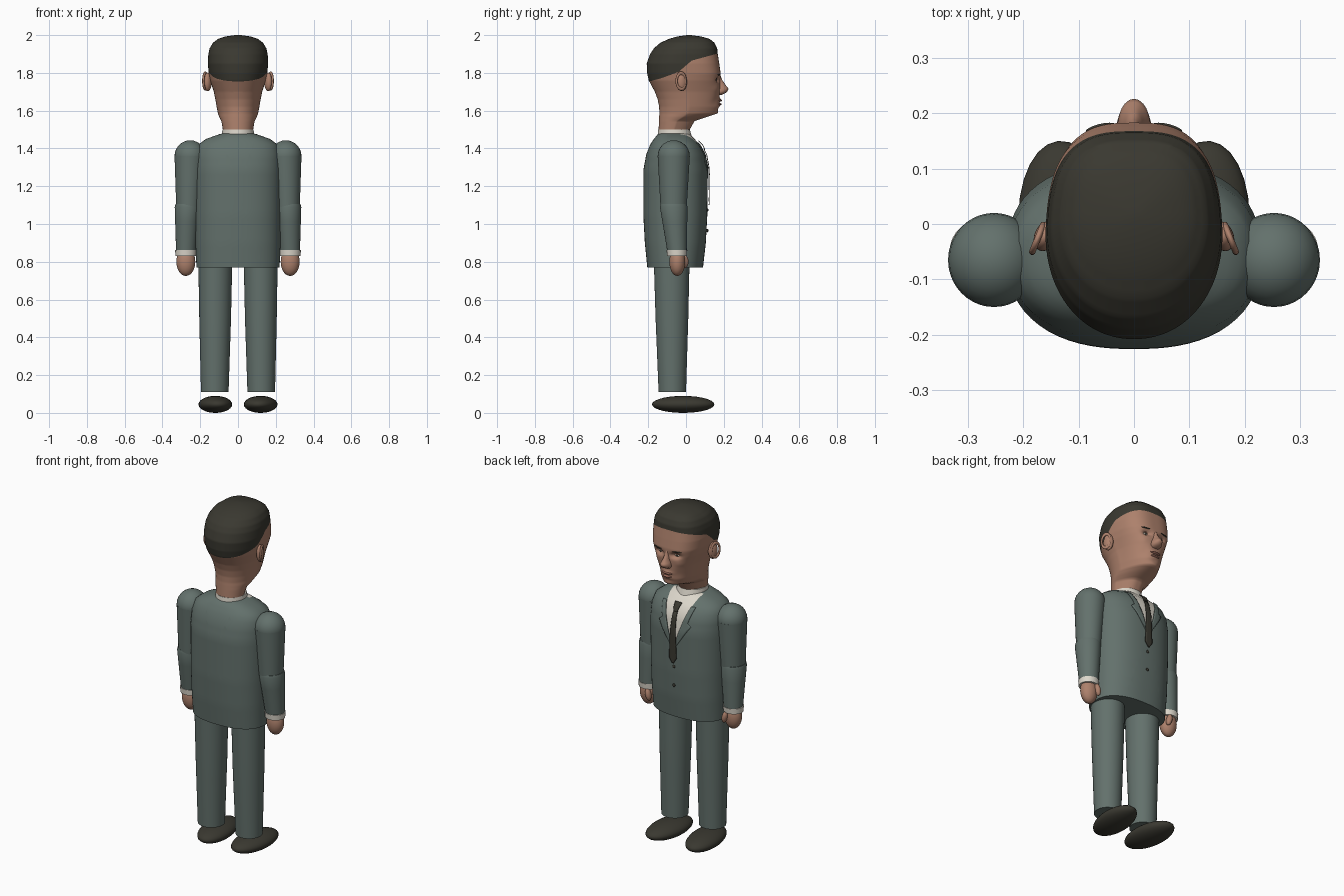
import bpy, bmesh, math
from mathutils import Vector, Matrix

if "Cube" in bpy.data.objects:
    bpy.data.objects.remove(bpy.data.objects["Cube"], do_unlink=True)


def material(name, rgb):
    m = bpy.data.materials.new(name)
    m.use_nodes = True
    m.diffuse_color = (*rgb, 1)
    m.node_tree.nodes["Principled BSDF"].inputs["Base Color"].default_value = (*rgb, 1)
    return m


suit = material("grey green suit", (0.125, 0.165, 0.15))
skin = material("skin", (0.42, 0.22, 0.15))
dark = material("dark brown", (0.042, 0.04, 0.03))
cloth = material("off white shirt", (0.72, 0.68, 0.6))
lip = material("lips", (0.34, 0.15, 0.11))


def finish(name, bm, mats, angle=40):
    bmesh.ops.recalc_face_normals(bm, faces=bm.faces)
    mesh = bpy.data.meshes.new(name)
    bm.to_mesh(mesh)
    bm.free()
    ob = bpy.data.objects.new(name, mesh)
    bpy.context.collection.objects.link(ob)
    for m in mats:
        mesh.materials.append(m)
    bpy.ops.object.select_all(action="DESELECT")
    ob.select_set(True)
    bpy.context.view_layer.objects.active = ob
    bpy.ops.object.shade_smooth_by_angle(angle=math.radians(angle))
    return ob


def sample(rows, z):
    """Interpolate a profile of (z, centre x, half width, back y, front y)."""
    for a, b in zip(rows, rows[1:]):
        if z <= b[0]:
            t = max(0, (z - a[0]) / (b[0] - a[0]))
            return [p + (q - p) * t for p, q in zip(a, b)]
    return list(rows[-1])


def loft(rows, side=1, segs=40, power=(2, 2), step=0.1, taper=None, bump=None):
    """Closed skin of superelliptic rings; power is (back, front)."""
    bm = bmesh.new()
    zs = []
    for a, b in zip(rows, rows[1:]):
        n = max(1, math.ceil((b[0] - a[0]) / step))
        zs += [a[0] + (b[0] - a[0]) * i / n for i in range(n)]
    rings = []
    for z in zs + [rows[-1][0]]:
        _, cx, rx, y0, y1 = sample(rows, z)
        ring = []
        for i in range(segs):
            a = 2 * math.pi * i / segs
            c, s = math.cos(a), math.sin(a)
            n = power[1] if s > 0 else power[0]
            r = (abs(c) ** n + abs(s) ** n) ** (-1 / n)
            x, y = r * c, r * s
            if taper:
                x *= 1 - taper(z) * max(0, y)
            p = Vector((side * cx + rx * x, (y0 + y1) / 2 + (y1 - y0) / 2 * y, z))
            if bump and s > 0.2:
                p.y += bump(p.x, z)
            ring.append(bm.verts.new(p))
        rings.append(ring)
    for lo, hi in zip(rings, rings[1:]):
        for i in range(segs):
            j = (i + 1) % segs
            bm.faces.new((lo[i], lo[j], hi[j], hi[i]))
    bm.faces.new(rings[0])
    bm.faces.new(rings[-1])
    return bm


def slice_at(bm, point, normal):
    bmesh.ops.bisect_plane(bm, geom=bm.verts[:] + bm.edges[:] + bm.faces[:],
                           plane_co=point, plane_no=normal, dist=1e-5)


def ball(name, pos, radii, mat, turn=0, axis="Z", segs=28):
    bm = bmesh.new()
    bmesh.ops.create_uvsphere(bm, u_segments=segs, v_segments=segs // 2, radius=1)
    bm.transform(Matrix.Translation(pos) @ Matrix.Rotation(math.radians(turn), 4, axis)
                 @ Matrix.Diagonal((*radii, 1)))
    return finish(name, bm, [mat], 60)


# Jacket body with a shirt opening cut into the front
torso = [(0.77, 0, 0.22, -0.205, 0.09), (0.9, 0, 0.225, -0.218, 0.105),
         (1.05, 0, 0.228, -0.226, 0.113), (1.29, 0, 0.23, -0.225, 0.115),
         (1.37, 0, 0.226, -0.21, 0.1), (1.42, 0, 0.21, -0.19, 0.075),
         (1.45, 0, 0.17, -0.17, 0.045), (1.475, 0, 0.1, -0.15, 0.02),
         (1.482, 0, 0.07, -0.13, 0)]
TORSO_POWER = 2.4
V_LOW, V_SLOPE = 1.18, 0.32


def opening(z):
    return max(0, (z - V_LOW) * V_SLOPE)


bm = loft(torso, segs=72, power=(TORSO_POWER, TORSO_POWER), step=0.03)
for s in (-1, 1):
    slice_at(bm, (0, 0, V_LOW), (s, 0, -V_SLOPE))
slice_at(bm, (0, -0.03, 0), (0, 1, 0))
for f in bm.faces:
    c = f.calc_center_median()
    f.material_index = int(c.y > -0.03 and abs(c.x) < opening(c.z))
finish("jacket", bm, [suit, cloth])


def plate(name, rows, mat, lift):
    """Thin plate lying on the chest, rows of (z, x from, x to)."""
    bm = bmesh.new()
    grid = []
    for a, b in zip(rows, rows[1:]):
        for i in range(9):
            z, x0, x1 = [p + (q - p) * i / 8 for p, q in zip(a, b)]
            _, _, rx, y0, y1 = sample(torso, z)
            line = []
            for k in range(5):
                x = x0 + (x1 - x0) * k / 4
                h = (1 - min(1, abs(x) / rx) ** TORSO_POWER) ** (1 / TORSO_POWER)
                line.append(bm.verts.new((x, (y0 + y1) / 2 + (y1 - y0) / 2 * h + lift, z)))
            grid.append(line)
    for lo, hi in zip(grid, grid[1:]):
        for k in range(4):
            bm.faces.new((lo[k], lo[k + 1], hi[k + 1], hi[k]))
    bmesh.ops.remove_doubles(bm, verts=bm.verts, dist=1e-5)
    ob = finish(name, bm, [mat])
    mod = ob.modifiers.new("thickness", "SOLIDIFY")
    mod.thickness = 0.004
    mod.offset = 0


# Tie, lapels, buttons and collar
plate("tie", [(1.1, -0.004, 0.004), (1.13, -0.024, 0.024), (1.4, -0.012, 0.012)], dark, 0.009)
plate("tie_knot", [(1.395, -0.012, 0.012), (1.44, -0.022, 0.022)], dark, 0.012)
for s, side in ((-1, "right"), (1, "left")):
    plate(side + "_lapel", [(z, s * opening(z), s * (opening(z) + w)) for z, w in
                            ((1.18, 0.004), (1.33, 0.055), (1.345, 0.03), (1.43, 0.025))],
          suit, 0.004)
for i, z in enumerate((1.075, 0.965)):
    ball(f"button_{i + 1}", (0, 0.113, z), (0.009, 0.006, 0.009), dark, segs=16)
finish("collar", loft([(1.45, 0, 0.088, -0.152, 0.035), (1.5, 0, 0.082, -0.147, 0.02)]), [cloth])

# Arms, cuffs, hands, legs and shoes
for s, side in ((-1, "right"), (1, "left")):
    upper = [(1.09, 0.262, 0.065, -0.135, 0.004), (1.36, 0.253, 0.083, -0.15, 0.02)]
    fore = [(0.86, 0.275, 0.053, -0.1, 0.004), (1.09, 0.267, 0.068, -0.138, 0.008),
            (1.105, 0.267, 0.064, -0.134, 0.004)]
    cuff = [(0.83, 0.276, 0.055, -0.1, 0.004), (0.862, 0.276, 0.057, -0.103, 0.007)]
    leg = [(0.11, 0.123, 0.073, -0.145, 0), (0.5, 0.121, 0.084, -0.161, 0.012),
           (0.86, 0.12, 0.091, -0.172, 0.02)]
    finish(side + "_upper_sleeve", loft(upper, s), [suit])
    finish(side + "_lower_sleeve", loft(fore, s), [suit])
    finish(side + "_cuff", loft(cuff, s), [cloth])
    finish(side + "_trouser_leg", loft(leg, s), [suit])
    ball(side + "_shoulder", (s * 0.253, -0.065, 1.36), (0.083, 0.085, 0.083), suit)
    ball(side + "_hand", (s * 0.276, -0.046, 0.8), (0.05, 0.042, 0.075), skin)
    ball(side + "_thumb", (s * 0.25, -0.005, 0.8), (0.016, 0.018, 0.035), skin, s * 12, "Y")
    ball(side + "_shoe", (s * 0.12, -0.015, 0.045), (0.088, 0.166, 0.045), dark, -s * 6)

# Head with modelled face and painted hair
head = [(1.46, 0, 0.08, -0.145, 0.012), (1.5, 0, 0.08, -0.145, 0.02),
        (1.545, 0, 0.088, -0.143, 0.045), (1.568, 0, 0.1, -0.142, 0.115),
        (1.585, 0, 0.106, -0.141, 0.16), (1.62, 0, 0.113, -0.142, 0.174),
        (1.66, 0, 0.12, -0.15, 0.177), (1.7, 0, 0.128, -0.165, 0.179),
        (1.76, 0, 0.147, -0.197, 0.183), (1.8, 0, 0.155, -0.206, 0.183),
        (1.85, 0, 0.16, -0.208, 0.176), (1.9, 0, 0.157, -0.19, 0.168),
        (1.93, 0, 0.15, -0.17, 0.165), (1.96, 0, 0.132, -0.135, 0.15),
        (1.98, 0, 0.105, -0.09, 0.125), (1.993, 0, 0.065, -0.045, 0.08),
        (2.0, 0, 0.015, 0.005, 0.025)]
# Face shaping: x, z, width, height, depth
bumps = [(0.052, 1.764, 0.026, 0.014, -0.024), (0.075, 1.715, 0.02, 0.02, 0.004),
         (0.06, 1.65, 0.02, 0.03, -0.005), (0, 1.656, 0.026, 0.009, 0.01),
         (0, 1.63, 0.024, 0.008, 0.008), (0, 1.59, 0.03, 0.012, 0.008)]


def face_shape(x, z):
    return sum(d * math.exp(-((abs(x) - bx) / w) ** 2 - ((z - bz) / h) ** 2)
               for bx, bz, w, h, d in bumps)


def jaw_taper(z):
    return min(0.38, max(0.06, 0.38 - (z - 1.58) * 1.5))


hairline = [(-0.25, 1.74), (-0.13, 1.772), (-0.04, 1.805), (0.03, 1.865), (0.25, 1.925)]
bm = loft(head, segs=112, power=(2.1, 2.9), step=0.007, taper=jaw_taper, bump=face_shape)
for (y0, z0), (y1, z1) in zip(hairline, hairline[1:]):
    slice_at(bm, (0, y0, z0), (0, z1 - z0, y0 - y1))
for f in bm.faces:
    c = f.calc_center_median()
    for (y0, z0), (y1, z1) in zip(hairline, hairline[1:]):
        if y0 <= c.y < y1:
            f.material_index = int(c.z > z0 + (z1 - z0) * (c.y - y0) / (y1 - y0))
finish("head", bm, [skin, dark], 60)

# Nose, mouth, eyes, brows and ears
nose = [(1.683, 0, 0.02, 0.15, 0.188), (1.697, 0, 0.031, 0.14, 0.215),
        (1.715, 0, 0.028, 0.14, 0.226), (1.737, 0, 0.019, 0.14, 0.209),
        (1.762, 0, 0.014, 0.14, 0.192), (1.795, 0, 0.012, 0.14, 0.18)]
finish("nose", loft(nose, segs=28, step=0.01), [skin], 70)
ball("upper_lip", (0, 0.176, 1.654), (0.033, 0.015, 0.007), lip)
ball("lower_lip", (0, 0.174, 1.634), (0.028, 0.015, 0.007), lip)
for s, side in ((-1, "right"), (1, "left")):
    ball(side + "_eye", (s * 0.053, 0.151, 1.763), (0.019, 0.011, 0.008), cloth, -s * 10)
    ball(side + "_iris", (s * 0.053, 0.159, 1.763), (0.007, 0.005, 0.007), dark, segs=16)
    ball(side + "_upper_lid", (s * 0.053, 0.153, 1.771), (0.022, 0.012, 0.005), skin, -s * 10)
    ball(side + "_brow", (s * 0.06, 0.173, 1.79), (0.028, 0.008, 0.004), dark, -s * 13)
    ball(side + "_ear", (s * 0.16, -0.022, 1.752), (0.02, 0.028, 0.049), skin, s * 22)
    bpy.ops.mesh.primitive_torus_add(major_radius=0.026, minor_radius=0.006,
                                     major_segments=28, minor_segments=10,
                                     location=(s * 0.174, -0.026, 1.757),
                                     rotation=(0, math.radians(90), math.radians(s * 22)))
    rim = bpy.context.object
    rim.name = side + "_ear_rim"
    rim.scale = (1.6, 1, 1)
    rim.data.materials.append(skin)
    bpy.ops.object.shade_smooth_by_angle(angle=math.radians(60))
